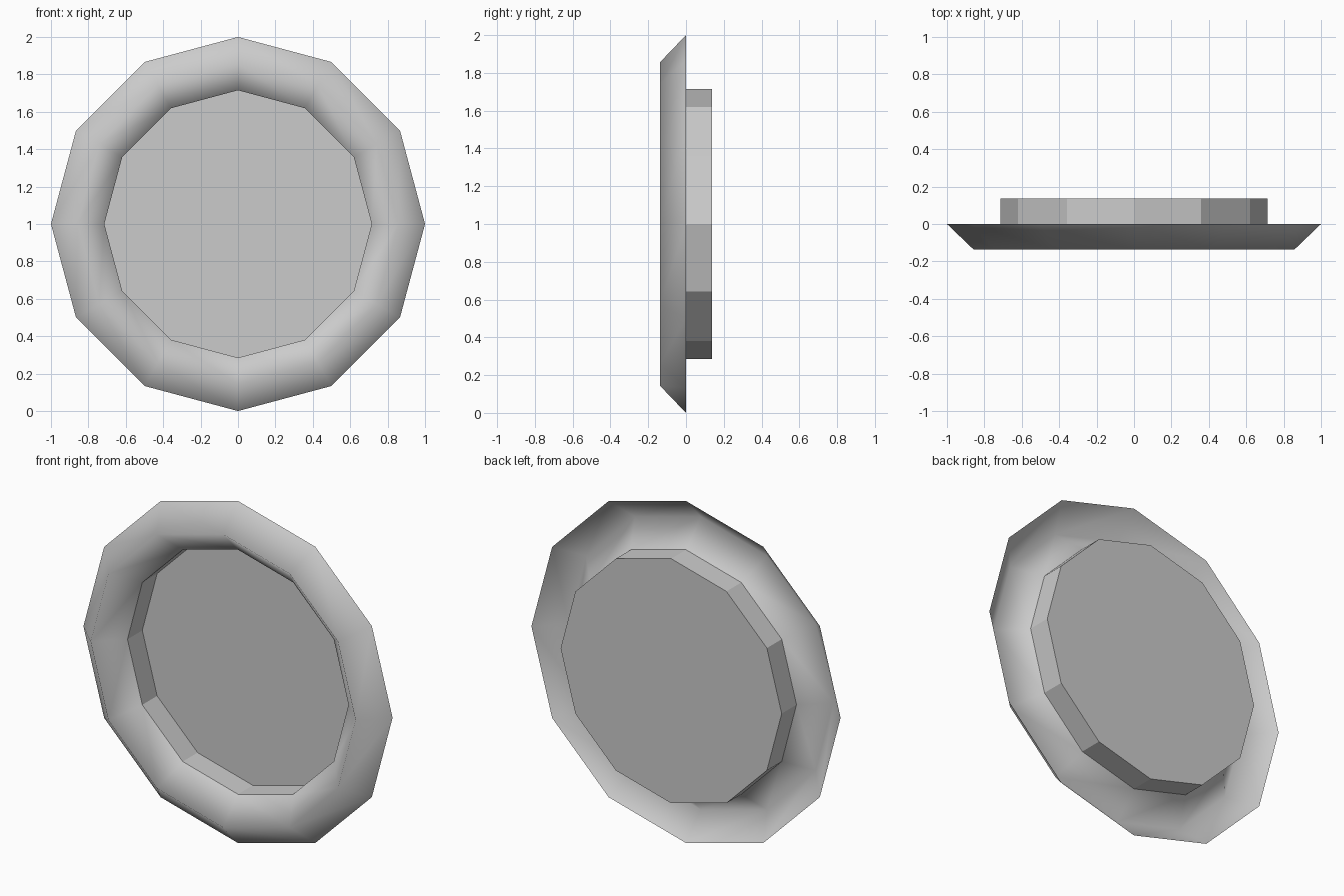
import bpy
import bmesh
from math import sin, cos, tau

SIDES = 12
DEPTH = 0.137
INNER, RIDGE, OUTER = 0.715, 0.857, 1.0

cube = bpy.data.objects.get("Cube")
if cube:
    bpy.data.objects.remove(cube, do_unlink=True)

grey = bpy.data.materials.new("plain grey")
grey.use_nodes = True
grey.diffuse_color = (0.6, 0.6, 0.6, 1)
grey.node_tree.nodes["Principled BSDF"].inputs["Base Color"].default_value = (0.6, 0.6, 0.6, 1)


def lathe(name, profile, smooth, cap=False):
    """Spin (radius, y) points about the front-to-back axis at z = 1."""
    bm = bmesh.new()
    rings = [[bm.verts.new((r * cos(tau * i / SIDES), y, 1 + r * sin(tau * i / SIDES)))
              for i in range(SIDES)] for r, y in profile]
    for a, b in zip(rings, rings[1:]):
        for i in range(SIDES):
            j = (i + 1) % SIDES
            bm.faces.new((a[i], b[i], b[j], a[j]))
    if cap:
        bm.faces.new(rings[-1][::-1])
    for face in bm.faces:
        face.smooth = smooth
    mesh = bpy.data.meshes.new(name)
    bm.to_mesh(mesh)
    bm.free()
    mesh.materials.append(grey)
    obj = bpy.data.objects.new(name, mesh)
    bpy.context.collection.objects.link(obj)
    return obj


# Raised rim, open at the back
lathe("rim", [(INNER, 0), (RIDGE, -DEPTH), (OUTER, 0)], smooth=True)

# Shallow cup behind the rim, open at the front
lathe("recessed_cup", [(INNER, 0), (INNER, DEPTH)], smooth=False, cap=True)

# Face the cup walls and back panel outwards
cup = bpy.data.objects["recessed_cup"].data
bm = bmesh.new()
bm.from_mesh(cup)
bm.normal_update()
bmesh.ops.recalc_face_normals(bm, faces=bm.faces)
panel = max(bm.faces, key=lambda f: len(f.verts))
if panel.normal.y < 0:
    bmesh.ops.reverse_faces(bm, faces=bm.faces)
bm.to_mesh(cup)
bm.free()

# Face the rim forwards
rim = bpy.data.objects["rim"].data
if sum(p.normal.y for p in rim.polygons) > 0:
    rim.flip_normals()
